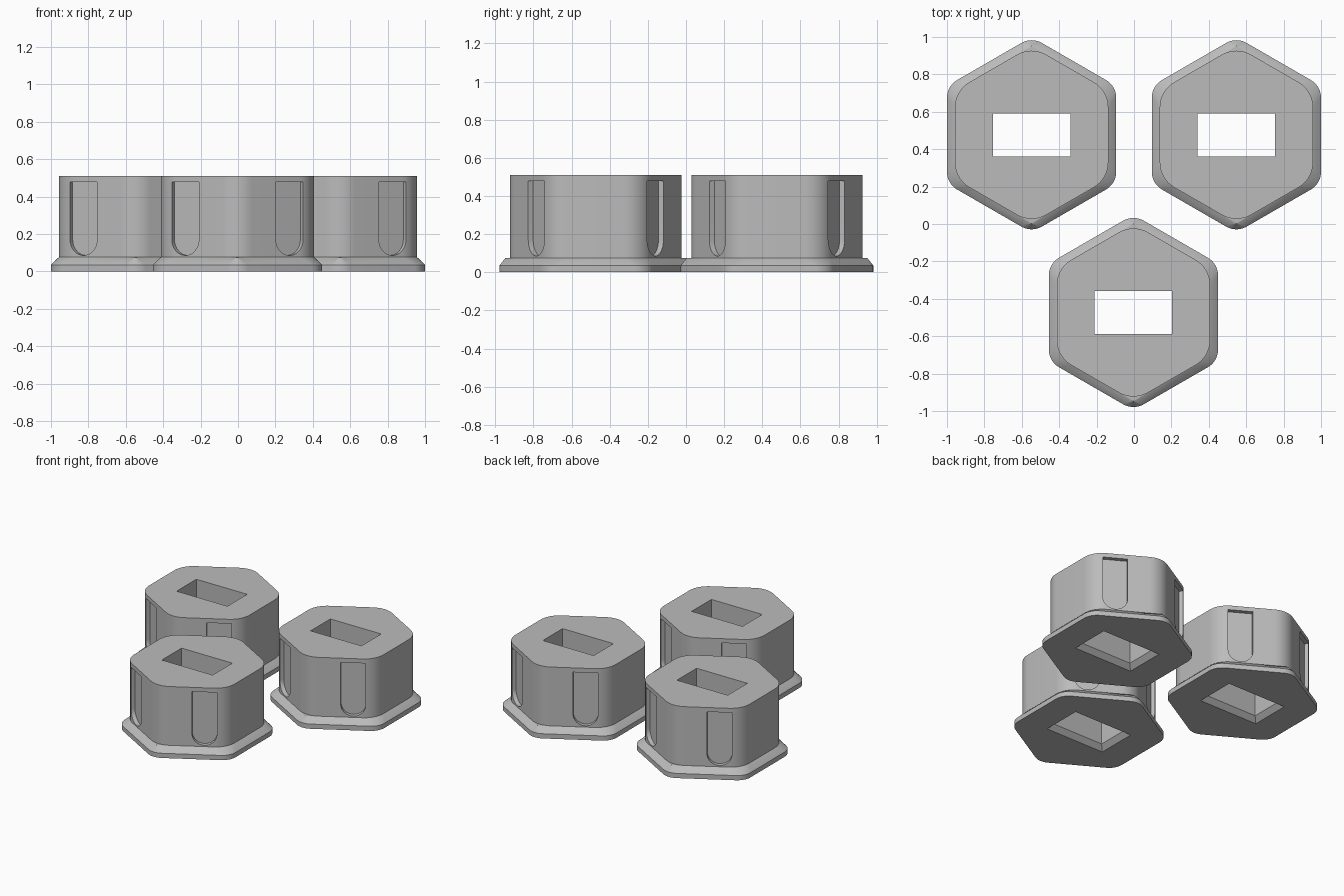
import bpy, bmesh, math
from mathutils import Vector

if "Cube" in bpy.data.objects:
    bpy.data.objects.remove(bpy.data.objects["Cube"])

grey = bpy.data.materials.new("plain_grey")
grey.diffuse_color = (0.5, 0.5, 0.5, 1)
grey.use_nodes = True
grey.node_tree.nodes["Principled BSDF"].inputs["Base Color"].default_value = grey.diffuse_color


def hexagon(apothem, side_r, tip_r, z, n=10):
    """Rounded hexagon outline; tips point along +y and -y."""
    pts = []
    for k in range(6):
        a = math.radians(30 + 60 * k)
        r = tip_r if k in (1, 4) else side_r
        d = (apothem - r) / math.cos(math.pi / 6)
        for i in range(n + 1):
            b = a + math.radians(-30 + 60 * i / n)
            pts.append((d * math.cos(a) + r * math.cos(b),
                        d * math.sin(a) + r * math.sin(b), z))
    return pts


def rectangle(w, h, z):
    return [(-w / 2, -h / 2, z), (w / 2, -h / 2, z), (w / 2, h / 2, z), (-w / 2, h / 2, z)]


def loft(name, rings):
    """Closed solid skinned through rings with equal point counts."""
    bm = bmesh.new()
    loops = [[bm.verts.new(p) for p in ring] for ring in rings]
    for lo, hi in zip(loops, loops[1:]):
        for i in range(len(lo)):
            j = (i + 1) % len(lo)
            bm.faces.new((lo[i], lo[j], hi[j], hi[i]))
    bm.faces.new(loops[0][::-1])
    bm.faces.new(loops[-1])
    bmesh.ops.recalc_face_normals(bm, faces=bm.faces)
    mesh = bpy.data.meshes.new(name)
    bm.to_mesh(mesh)
    bm.free()
    ob = bpy.data.objects.new(name, mesh)
    bpy.context.collection.objects.link(ob)
    return ob


# hexagonal plug with a chamfered foot flange
plug = loft("hex_plug_front", [
    hexagon(0.4525, 0.11, 0.11, 0.0),
    hexagon(0.4525, 0.11, 0.11, 0.035),
    hexagon(0.411, 0.154, 0.004, 0.075),
    hexagon(0.410, 0.155, 0.155, 0.0755),
    hexagon(0.410, 0.155, 0.155, 0.51)])
plug.data.materials.append(grey)

# rectangular through hole, flared at the bottom
cutters = [loft("hole_cutter", [
    rectangle(0.485, 0.30, -0.002), rectangle(0.415, 0.23, 0.035), rectangle(0.415, 0.23, 0.6)])]

# round-bottomed shallow slots on the four slanted sides
half, low, high, offset, depth = 0.084, 0.085, 0.478, 0.085, 0.03
profile = [(half, high), (-half, high)] + [
    (-half * math.cos(math.pi * i / 16), low + half - half * math.sin(math.pi * i / 16))
    for i in range(17)]
for sx in (-1, 1):
    for sy in (-1, 1):
        normal = Vector((0.5 * sx, 0.866 * sy, 0))
        along = Vector((0.866 * sx, -0.5 * sy, 0))
        cutters.append(loft("slot_cutter", [
            [normal * d + along * (offset + t) + Vector((0, 0, z)) for t, z in profile]
            for d in (0.41 - depth, 0.5)]))

for c in cutters:
    c.hide_render = True
    m = plug.modifiers.new("cut", 'BOOLEAN')
    m.operation = 'DIFFERENCE'
    m.solver = 'EXACT'
    m.object = c

# bake the cuts and drop the cutters
baked = bpy.data.meshes.new_from_object(
    plug.evaluated_get(bpy.context.evaluated_depsgraph_get()))
plug.modifiers.clear()
plug.data = baked
for c in cutters:
    bpy.data.objects.remove(c)

# smooth rounded corners, sharp edges elsewhere
bpy.ops.object.select_all(action='DESELECT')
plug.select_set(True)
bpy.context.view_layer.objects.active = plug
bpy.ops.object.shade_smooth_by_angle(angle=math.radians(25))

# three plugs in a triangle
plug.location = (-0.003, -0.473, 0)
for name, x in (("hex_plug_back_left", -0.5475), ("hex_plug_back_right", 0.5475)):
    ob = plug.copy()
    ob.name = name
    ob.location = (x, 0.477, 0)
    bpy.context.collection.objects.link(ob)
